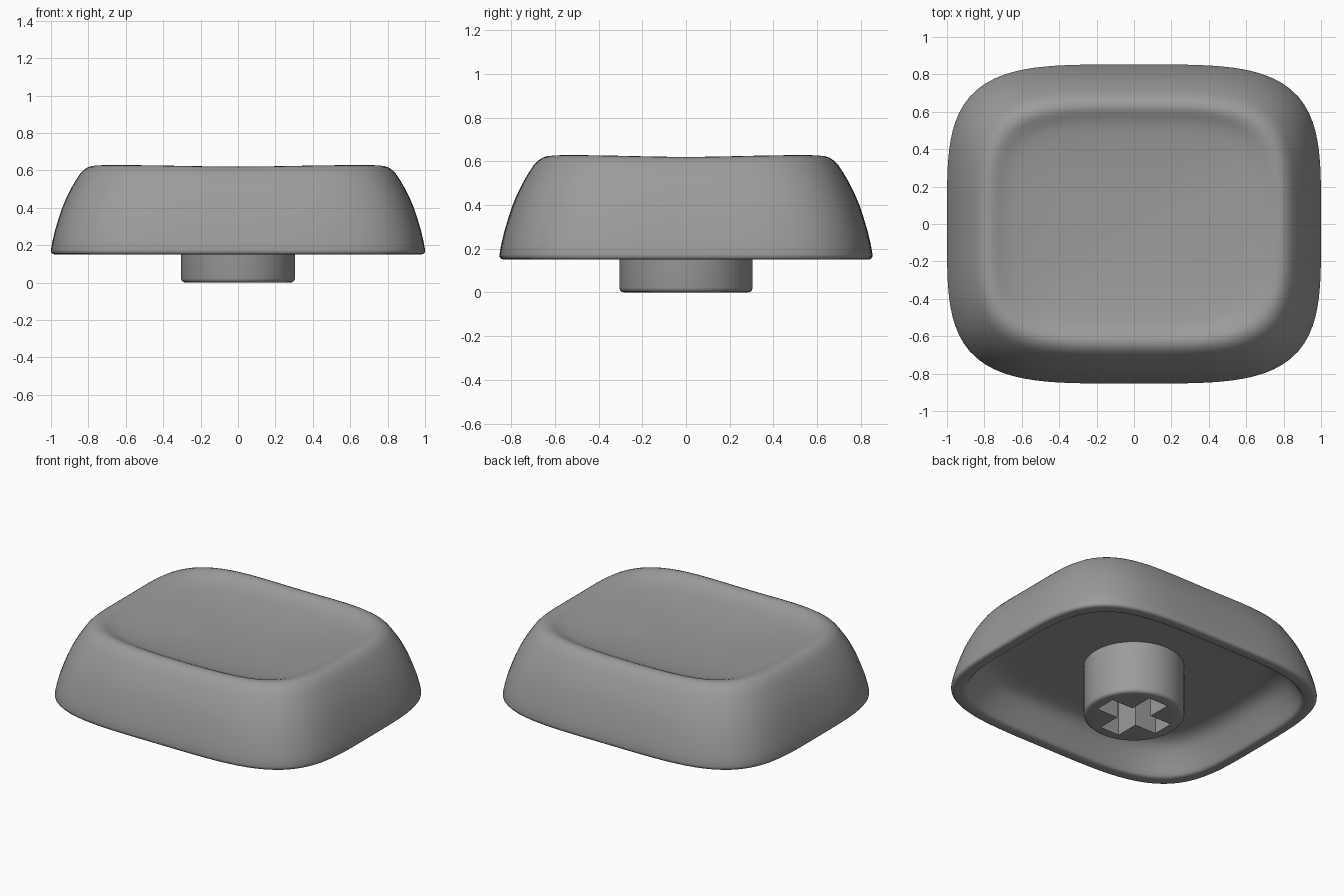
import bpy, bmesh, math

if "Cube" in bpy.data.objects:
    bpy.data.objects.remove(bpy.data.objects["Cube"])

grey = bpy.data.materials.new("mid grey plastic")
grey.diffuse_color = (0.33, 0.33, 0.33, 1)
grey.use_nodes = True
grey.node_tree.nodes["Principled BSDF"].inputs["Base Color"].default_value = grey.diffuse_color
HX, HY, SEG = 1.0, 0.853, 128


def loft(name, rows, power, corner_lift=0.0, seg=SEG):
    """Rows of (half x, half y, z, lift share) skinned as superellipse rings, both ends capped."""
    bm = bmesh.new()
    rings = []
    for hx, hy, z, lift in rows:
        ring = []
        for i in range(seg):
            a = 2 * math.pi * i / seg
            c, s = math.cos(a), math.sin(a)
            r = (abs(c) ** power + abs(s) ** power) ** (-1 / power)
            dz = corner_lift * lift * math.sin(2 * a) ** 2
            ring.append(bm.verts.new((hx * r * c, hy * r * s, z + dz)))
        rings.append(ring)
    for lo, hi in zip(rings, rings[1:]):
        for i in range(seg):
            j = (i + 1) % seg
            bm.faces.new((lo[i], lo[j], hi[j], hi[i]))
    bm.faces.new(rings[0][::-1])
    bm.faces.new(rings[-1])
    bmesh.ops.recalc_face_normals(bm, faces=bm.faces)
    return to_object(name, bm)


def to_object(name, bm):
    mesh = bpy.data.meshes.new(name)
    bm.to_mesh(mesh)
    bm.free()
    mesh.materials.append(grey)
    ob = bpy.data.objects.new(name, mesh)
    bpy.context.collection.objects.link(ob)
    return ob


def smooth(ob, degrees):
    bpy.ops.object.select_all(action='DESELECT')
    ob.select_set(True)
    bpy.context.view_layer.objects.active = ob
    bpy.ops.object.shade_smooth_by_angle(angle=math.radians(degrees))


# Cap shell: hollow underside, rounded lip, curved walls, rolled rim
profile = [  # (inset, height)
    (0.30, 0.35), (0.25, 0.347), (0.205, 0.335), (0.17, 0.312), (0.145, 0.28),
    (0.115, 0.23), (0.092, 0.19), (0.08, 0.165), (0.072, 0.155), (0.06, 0.15),
    (0.02, 0.15), (0.008, 0.153), (0.001, 0.162), (0.0, 0.175), (0.008, 0.22),
    (0.022, 0.28), (0.04, 0.34), (0.06, 0.40), (0.083, 0.455), (0.108, 0.505),
    (0.135, 0.55), (0.155, 0.58), (0.172, 0.598), (0.19, 0.611), (0.208, 0.618),
    (0.228, 0.62)]
rows = [(HX - d, HY - d, z, max(0, (z - 0.45) / 0.17)) for d, z in profile]
# Scooped dish in the top
rim_x, rim_y = rows[-1][0], rows[-1][1]
for t, drop in [(0.975, 0.003), (0.95, 0.009), (0.92, 0.018), (0.89, 0.026),
                (0.86, 0.032), (0.82, 0.038), (0.75, 0.045), (0.65, 0.053),
                (0.5, 0.062), (0.35, 0.068), (0.2, 0.072), (0.06, 0.073)]:
    rows.append((rim_x * t, rim_y * t, 0.62 - drop, t ** 4))
cap = loft("keycap_shell", rows, 4, corner_lift=0.008)
smooth(cap, 50)

# Round stem with a softened lower edge
R = 0.305
stem = loft("stem", [(r, r, z, 0) for r, z in
                     [(R - 0.022, 0), (R - 0.011, 0.003), (R - 0.003, 0.011),
                      (R, 0.022), (R, 0.36)]], 2, seg=64)

# Cross-shaped socket cut into the stem
L, W = 0.23, 0.072
outline = [(L, -W), (L, W), (W, W), (W, L), (-W, L), (-W, W),
           (-L, W), (-L, -W), (-W, -W), (-W, -L), (W, -L), (W, -W)]
bm = bmesh.new()
face = bm.faces.new([bm.verts.new((x, y, -0.1)) for x, y in outline])
out = bmesh.ops.extrude_face_region(bm, geom=[face])
top = [v for v in out["geom"] if isinstance(v, bmesh.types.BMVert)]
bmesh.ops.translate(bm, verts=top, vec=(0, 0, 0.42))
bmesh.ops.recalc_face_normals(bm, faces=bm.faces)
cutter = to_object("socket_cutter", bm)
cutter.hide_render = True

cut = stem.modifiers.new("socket", 'BOOLEAN')
cut.operation = 'DIFFERENCE'
cut.solver = 'EXACT'
cut.object = cutter
bpy.context.view_layer.objects.active = stem
bpy.ops.object.modifier_apply(modifier=cut.name)
bpy.data.objects.remove(cutter)
smooth(stem, 40)
